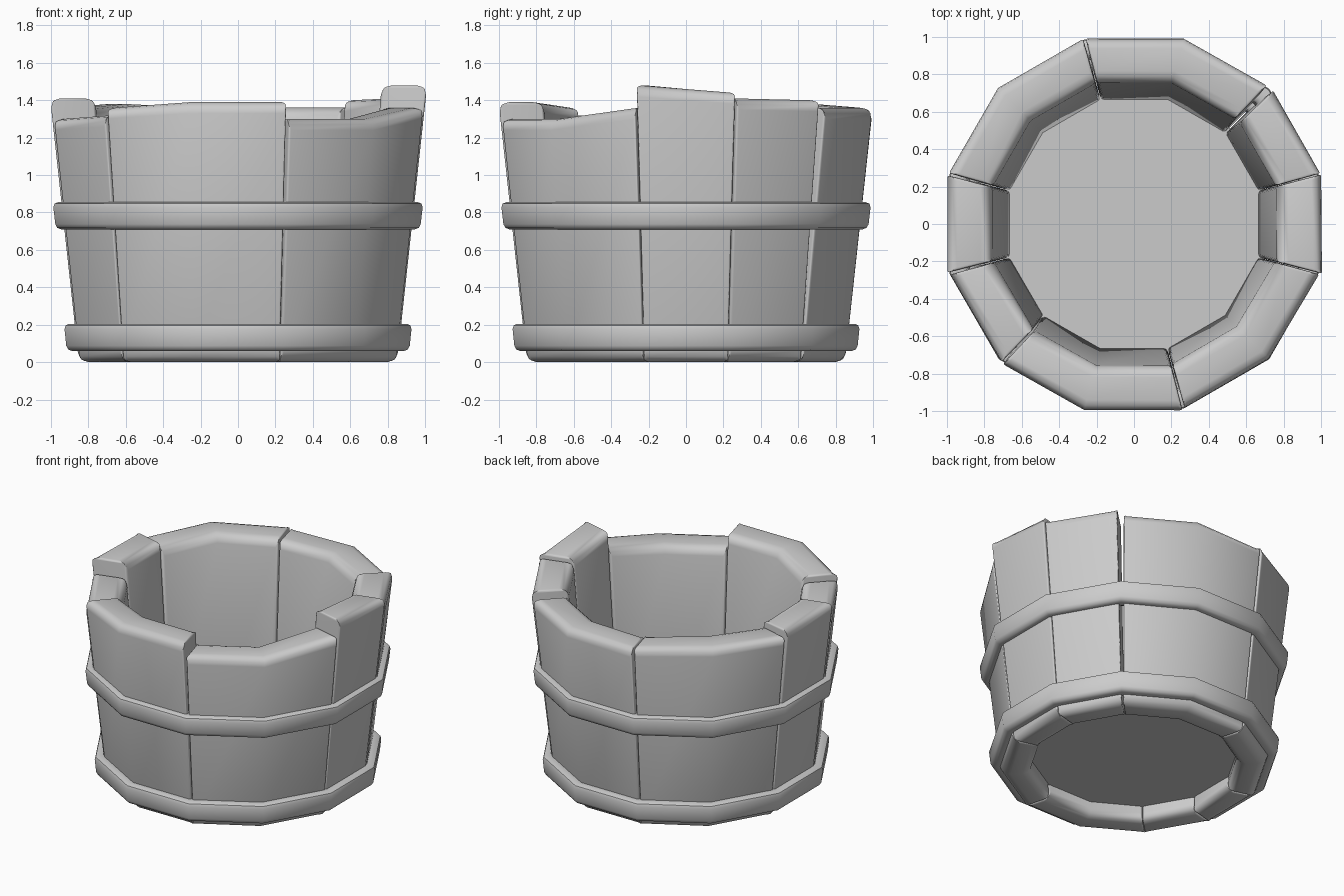
import bpy, bmesh, math

if "Cube" in bpy.data.objects:
    bpy.data.objects.remove(bpy.data.objects["Cube"], do_unlink=True)

grey = bpy.data.materials.new("weathered_grey")
grey.use_nodes = True
COLOUR = (0.6, 0.6, 0.6, 1)
grey.diffuse_color = COLOUR
grey.node_tree.nodes["Principled BSDF"].inputs["Base Color"].default_value = COLOUR
CORNER = 1 / math.cos(math.radians(15))   # flat-side distance to corner distance


def outer(z):
    return 0.85 + 0.108 * z


def inner(z):
    return 0.655 + 0.075 * z


def point(radius, angle, z):
    a = math.radians(angle)
    return (radius * CORNER * math.cos(a), radius * CORNER * math.sin(a), z)


def finish(name, bm, width, segments, limit="ANGLE"):
    """Turn a bmesh into a bevelled, smooth shaded object."""
    bmesh.ops.recalc_face_normals(bm, faces=bm.faces)
    mesh = bpy.data.meshes.new(name)
    bm.to_mesh(mesh)
    bm.free()
    obj = bpy.data.objects.new(name, mesh)
    bpy.context.collection.objects.link(obj)
    mesh.materials.append(grey)
    bevel = obj.modifiers.new("rounded_edges", "BEVEL")
    bevel.width, bevel.segments = width, segments
    bevel.limit_method = limit
    bevel.angle_limit = math.radians(40)
    bpy.ops.object.select_all(action="DESELECT")
    obj.select_set(True)
    bpy.context.view_layer.objects.active = obj
    bpy.ops.object.modifier_apply(modifier=bevel.name)
    bpy.ops.object.shade_smooth_by_angle(angle=math.radians(42))


def stave(name, start, heights, gaps=(0.4, 0.4)):
    """Board following the tub's corners, with a top height at each corner."""
    bm = bmesh.new()
    weight = bm.edges.layers.float.new("bevel_weight_edge")
    rows, last = [], len(heights) - 1
    for i, h in enumerate(heights):
        angle = start + 30 * i
        shift = gaps[0] if i == 0 else -gaps[1] if i == last else 0
        # Narrow the ends towards the top so the joints open upwards
        low, high = angle + shift * 0.2, angle + shift
        rows.append([bm.verts.new(p) for p in (
            point(outer(0), low, 0), point(outer(h), high, h),
            point(inner(h), high, h), point(inner(0), low, 0))])
    for a, b in zip(rows, rows[1:]):
        for k in range(4):
            n = (k + 1) % 4
            bm.faces.new((a[k], a[n], b[n], b[k]))
    ends = [bm.faces.new(rows[0]), bm.faces.new(rows[-1][::-1])]
    bmesh.ops.recalc_face_normals(bm, faces=bm.faces)
    # Strong rounding on the rims, slight rounding at the joints
    for edge in bm.edges:
        if any(f in ends for f in edge.link_faces):
            edge[weight] = 0.25
        elif edge.calc_face_angle(0) > math.radians(40):
            edge[weight] = 1.0
    finish(name, bm, 0.06, 3, "WEIGHT")


def hoop(name, bottom, top, r_bottom, r_top):
    """Twelve-sided band around the staves."""
    bm = bmesh.new()
    profile = ((r_bottom, bottom), (r_top, top), (r_top - 0.1, top), (r_bottom - 0.1, bottom))
    rings = [[bm.verts.new(point(r, 15 + 30 * i, z)) for r, z in profile] for i in range(12)]
    for i, a in enumerate(rings):
        b = rings[(i + 1) % 12]
        for k in range(4):
            n = (k + 1) % 4
            bm.faces.new((a[k], a[n], b[n], b[k]))
    finish(name, bm, 0.028, 2)


# Staves, counter-clockwise from the tall one on the left
stave("tall_left_stave", -15, (1.48, 1.44), (0.2, 0.2))
stave("back_left_narrow_stave", 15, (1.41, 1.40), (0.2, 1.2))
stave("back_left_wide_stave", 45, (1.36, 1.36, 1.35), (1.2, 0.4))
stave("back_right_wide_stave", 105, (1.36, 1.38, 1.36))
stave("right_stave", 165, (1.40, 1.41))
stave("front_right_stave", 195, (1.30, 1.32), (0.4, -1.2))
stave("front_wide_stave", 225, (1.36, 1.39, 1.39), (2.0, 0.4))
stave("front_left_wide_stave", 285, (1.30, 1.30, 1.36), (0.4, 0.2))

# Hoops
hoop("lower_hoop", 0.06, 0.205, 0.915, 0.93)
hoop("upper_hoop", 0.71, 0.855, 0.973, 0.99)

# Recessed floor board
bm = bmesh.new()
rims = [[bm.verts.new(point(0.70, 15 + 30 * i, z)) for i in range(12)] for z in (0.11, 0.15)]
for rim in rims:
    bm.faces.new(rim)
for i in range(12):
    n = (i + 1) % 12
    bm.faces.new((rims[0][i], rims[0][n], rims[1][n], rims[1][i]))
finish("floor_board", bm, 0.005, 1)
